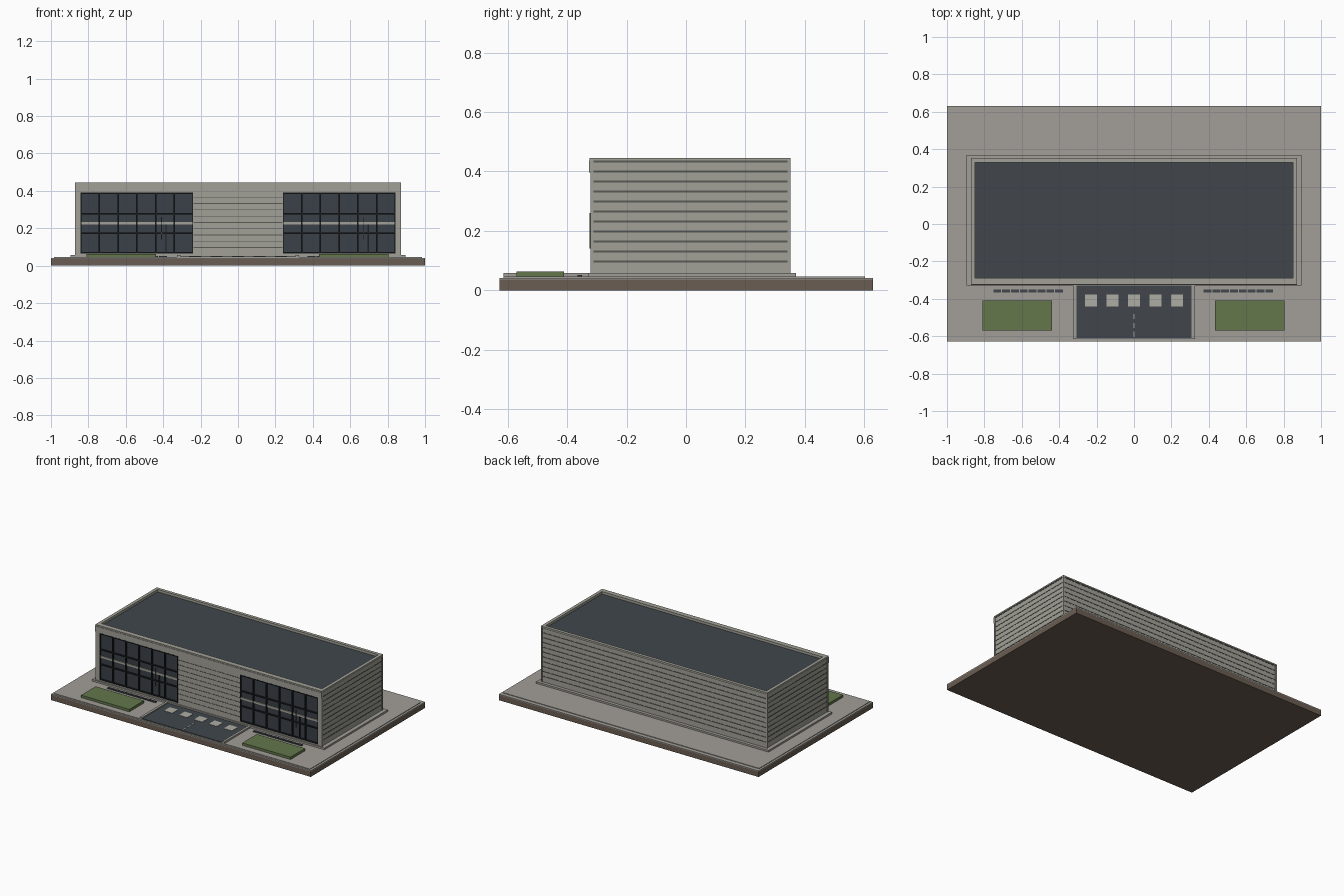
import bpy

if "Cube" in bpy.data.objects:
    bpy.data.objects.remove(bpy.data.objects["Cube"])

COLOURS = {
    "wall grey": (0.36, 0.355, 0.31),
    "paving grey": (0.36, 0.345, 0.315),
    "groove grey": (0.10, 0.10, 0.09),
    "roof slate": (0.052, 0.062, 0.072),
    "glass dark": (0.042, 0.052, 0.064),
    "frame black": (0.012, 0.014, 0.017),
    "earth brown": (0.145, 0.11, 0.085),
    "lawn green": (0.125, 0.18, 0.07),
    "marking pale": (0.42, 0.42, 0.37),
}
MATS = {}
for name, rgb in COLOURS.items():
    MATS[name] = bpy.data.materials.new(name)
    MATS[name].diffuse_color = (*rgb, 1)


def boxes(name, colour, spans):
    """One object made of boxes, each given as (x0, x1, y0, y1, z0, z1)."""
    verts, faces = [], []
    for x0, x1, y0, y1, z0, z1 in spans:
        n = len(verts)
        verts += [(x, y, z) for z in (z0, z1)
                  for x, y in ((x0, y0), (x1, y0), (x1, y1), (x0, y1))]
        faces += [[n + i for i in f] for f in (
            (3, 2, 1, 0), (4, 5, 6, 7), (0, 1, 5, 4),
            (1, 2, 6, 5), (2, 3, 7, 6), (3, 0, 4, 7))]
    mesh = bpy.data.meshes.new(name)
    mesh.from_pydata(verts, [], faces)
    mesh.materials.append(MATS[colour])
    ob = bpy.data.objects.new(name, mesh)
    bpy.context.collection.objects.link(ob)
    return ob


def ring(x, y0, y1, t, tf, z0, z1):
    """Four boxes around a rectangle; t is the thickness, tf the front's."""
    return [(-x, x, y0, y0 + tf, z0, z1), (-x, x, y1 - t, y1, z0, z1),
            (-x, -x + t, y0 + tf, y1 - t, z0, z1),
            (x - t, x, y0 + tf, y1 - t, z0, z1)]


# Ground slab
boxes("ground_base", "earth brown", [(-1, 1, -0.628, 0.63, 0, 0.036)])
boxes("ground_paving", "paving grey", [(-1, 1, -0.628, 0.63, 0.036, 0.042),
                                       (-0.985, 0.985, -0.615, 0.602, 0.042, 0.046)])
boxes("plinth", "paving grey", [(-0.895, 0.895, -0.328, 0.37, 0.046, 0.058)])

# Building shell, with openings left in the front wall
W, F, B, TOP = 0.868, -0.32, 0.348, 0.445
WIN_Z0, WIN_Z1 = 0.065, 0.392
boxes("building_core", "wall grey", [(-W, W, -0.302, B, 0.058, 0.415)])
boxes("front_wall", "wall grey", [
    (-0.24, 0.24, F, -0.302, 0.058, WIN_Z1),
    (-W, -0.842, F, -0.302, 0.058, WIN_Z1),
    (0.842, W, F, -0.302, 0.058, WIN_Z1),
    (-W, W, F, -0.302, WIN_Z1, 0.415),
    (-0.842, -0.24, F, -0.302, 0.058, WIN_Z0),
    (0.24, 0.842, F, -0.302, 0.058, WIN_Z0)])
boxes("parapet", "wall grey", ring(W, F, B, 0.018, 0.03, 0.415, 0.436))
boxes("coping", "wall grey", ring(W + 0.004, F - 0.004, B + 0.004, 0.022, 0.034, 0.436, TOP))
boxes("fascia", "wall grey", [(-W - 0.004, W + 0.004, -0.327, F, 0.396, 0.436)])
boxes("roof", "roof slate", [(-0.85, 0.85, -0.29, 0.33, 0.415, 0.428)])

# Horizontal cladding joints on the sides, back and front centre
joints = []
for i in range(11):
    z = 0.097 + i * 0.0336
    h = 0.003
    for s in (-1, 1):
        x0, x1 = sorted((s * (W - 0.002), s * (W + 0.0015)))
        joints.append((x0, x1, F + 0.006, B - 0.006, z - h, z + h))
    joints.append((-W + 0.006, W - 0.006, B - 0.002, B + 0.0015, z - h, z + h))
    if z < 0.39:
        joints.append((-0.238, 0.238, F - 0.0015, F + 0.002, z - 0.0018, z + 0.0018))
boxes("cladding_joints", "groove grey", joints)

# Corner posts
boxes("corner_posts", "wall grey", [
    (min(s * W, s * (W + 0.004)) - 0.006 * (s > 0), max(s * W, s * (W + 0.004)) + 0.006 * (s < 0),
     y - 0.004, y + 0.006, 0.058, 0.436)
    for s in (-1, 1) for y in (F + 0.002, B - 0.003)])

# Two glazed fronts, same layout shifted along x
for side, x0 in (("left", -0.842), ("right", 0.24)):
    x1, step = x0 + 0.602, 0.602 / 6
    boxes(side + "_glass", "glass dark", [(x0, x1, -0.312, -0.302, WIN_Z0, WIN_Z1)])
    bars = [(max(x0, x0 + i * step - 0.004), min(x1, x0 + i * step + 0.004),
             -0.321, -0.312, WIN_Z0, WIN_Z1) for i in range(7)]
    bars += [(x0, x1, -0.3205, -0.312, z - 0.004, z + 0.004)
             for z in (0.069, 0.174, 0.278, 0.388)]
    door = x0 + 4.55 * step
    bars.append((door - 0.003, door + 0.003, -0.3195, -0.312, WIN_Z0, 0.22))
    boxes(side + "_window_frame", "frame black", bars)
    boxes(side + "_floor_band", "wall grey", [(x0, x1, -0.3185, -0.312, 0.22, 0.234)])
    boxes(side + "_door_handle", "groove grey",
          [(door - 0.026, door - 0.022, -0.325, -0.32, 0.14, 0.26)])

# Forecourt with curb and painted markings
boxes("forecourt", "roof slate", [(-0.308, 0.308, -0.612, -0.33, 0.046, 0.05)])
boxes("forecourt_curb", "paving grey", [
    (-0.325, -0.308, -0.615, -0.328, 0.046, 0.058),
    (0.308, 0.325, -0.615, -0.328, 0.046, 0.058)])
marks = [(x - 0.032, x + 0.032, -0.44, -0.376, 0.05, 0.052)
         for x in (-0.23, -0.115, 0, 0.115, 0.23)]
marks += [(-0.004, 0.004, y - 0.014, y + 0.014, 0.05, 0.052)
          for y in (-0.495, -0.542, -0.589)]
boxes("forecourt_markings", "marking pale", marks)

# Lawns and drain grates beside the forecourt
for side, lawn_x, grate_x in (("left", -0.81, -0.752), ("right", 0.432, 0.372)):
    boxes(side + "_lawn", "lawn green",
          [(lawn_x, lawn_x + 0.372, -0.57, -0.41, 0.046, 0.063)])
    boxes(side + "_grate", "roof slate",
          [(grate_x + i * 0.0472, grate_x + i * 0.0472 + 0.042, -0.366, -0.35, 0.046, 0.052)
           for i in range(8)])

for m in bpy.data.materials:
    if m.users and not m.is_grease_pencil:
        m.use_nodes = True
        m.node_tree.nodes["Principled BSDF"].inputs["Base Color"].default_value = m.diffuse_color
